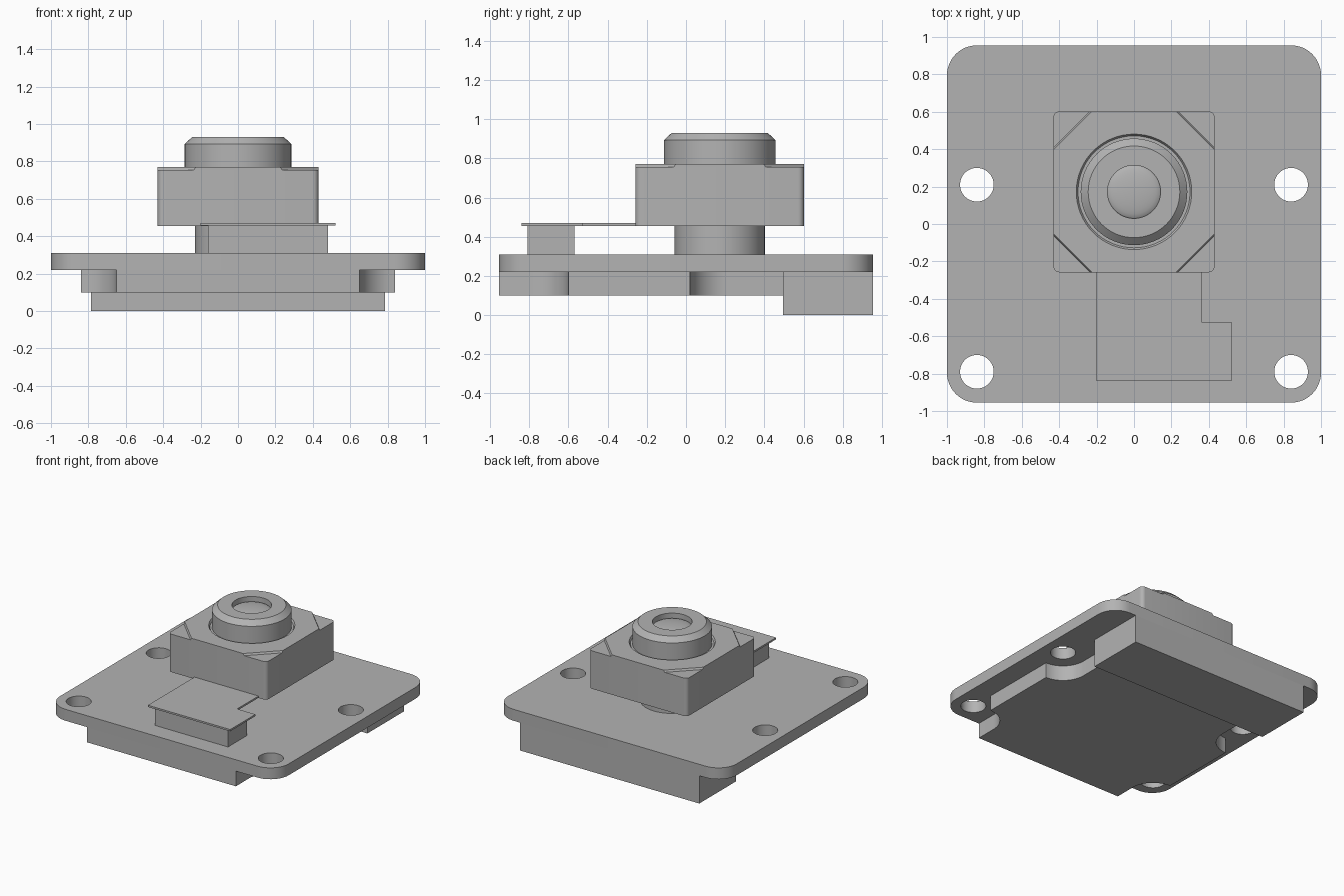
import bpy, bmesh
from math import sin, cos, pi, radians

cube = bpy.data.objects.get("Cube")
if cube:
    bpy.data.objects.remove(cube, do_unlink=True)

grey = bpy.data.materials.new("plain grey")
grey.use_nodes = True
grey.diffuse_color = (0.45, 0.45, 0.45, 1)
grey.node_tree.nodes["Principled BSDF"].inputs["Base Color"].default_value = (0.45, 0.45, 0.45, 1)


def finish(name, bm):
    """Turn a bmesh into a shaded object."""
    bmesh.ops.recalc_face_normals(bm, faces=bm.faces)
    mesh = bpy.data.meshes.new(name)
    bm.to_mesh(mesh)
    bm.free()
    obj = bpy.data.objects.new(name, mesh)
    bpy.context.collection.objects.link(obj)
    mesh.materials.append(grey)
    shade(obj)
    return obj


def shade(obj):
    bpy.ops.object.select_all(action="DESELECT")
    obj.select_set(True)
    bpy.context.view_layer.objects.active = obj
    bpy.ops.object.shade_smooth_by_angle(angle=radians(25))


def prism(name, outline, z0, z1, top=None):
    """Extrude an outline, optionally tapering to a second one."""
    bm = bmesh.new()
    low = [bm.verts.new((x, y, z0)) for x, y in outline]
    high = [bm.verts.new((x, y, z1)) for x, y in top or outline]
    bm.faces.new(low[::-1])
    bm.faces.new(high)
    for i in range(len(low)):
        j = (i + 1) % len(low)
        bm.faces.new((low[i], low[j], high[j], high[i]))
    return finish(name, bm)


def arc(cx, cy, r, a0, a1, steps=12):
    angles = [radians(a0 + (a1 - a0) * i / steps) for i in range(steps + 1)]
    return [(cx + r * cos(a), cy + r * sin(a)) for a in angles]


def rect(x0, x1, y0, y1):
    return [(x0, y0), (x1, y0), (x1, y1), (x0, y1)]


def rounded(x, y, r, cy=0, steps=12):
    """Rectangle of half sizes x, y with corner steps (1 step = chamfer)."""
    pts = []
    for k, (sx, sy) in enumerate([(1, 1), (-1, 1), (-1, -1), (1, -1)]):
        pts += arc(sx * (x - r), cy + sy * (y - r), r, 90 * k, 90 * k + 90, steps)
    return pts


def circle(cx, cy, r, n=64):
    return arc(cx, cy, r, 0, 360 * (n - 1) / n, n - 1)


def lathe(name, profile, cy, n=64):
    """Spin an (r, z) profile that starts and ends on the axis."""
    bm = bmesh.new()
    verts = [bm.verts.new((r, cy, z)) for r, z in profile]
    edges = [bm.edges.new(pair) for pair in zip(verts, verts[1:])]
    bmesh.ops.spin(bm, geom=verts + edges, cent=(0, cy, 0), axis=(0, 0, 1),
                   angle=2 * pi, steps=n, use_duplicate=False)
    bmesh.ops.remove_doubles(bm, verts=bm.verts, dist=0.0005)
    return finish(name, bm)


def cut(obj, cutter):
    mod = obj.modifiers.new("cut", "BOOLEAN")
    mod.operation, mod.solver, mod.object = "DIFFERENCE", "EXACT", cutter
    bpy.ops.object.select_all(action="DESELECT")
    bpy.context.view_layer.objects.active = obj
    obj.select_set(True)
    bpy.ops.object.modifier_apply(modifier=mod.name)
    bpy.data.objects.remove(cutter, do_unlink=True)
    shade(obj)


# Mounting plate with four screw holes
plate = prism("mounting_plate", rounded(1, 0.955, 0.16), 0.22, 0.31)
for hx in (-0.84, 0.84):
    for hy in (-0.79, 0.21):
        cut(plate, prism("hole_cutter", circle(hx, hy, 0.09, 48), 0.1, 0.4))

# Underside block, relieved around the screw holes
half = [(0.65, -0.955)] + arc(0.84, -0.79, 0.19, 180, 90)
half += arc(0.84, 0.21, 0.19, 270, 180) + [(0.65, 0.5)]
prism("underside_block", half + [(-x, y) for x, y in reversed(half)], 0.1, 0.22)

# Rear connector below the plate
prism("rear_connector", rect(-0.785, 0.785, 0.495, 0.955), 0, 0.22)

# Round pedestal under the camera, flat cable and its connector
CY = 0.172
prism("camera_pedestal", circle(0, CY, 0.23), 0.31, 0.456)
prism("cable_connector", rect(-0.16, 0.48, -0.81, -0.57), 0.31, 0.456)
prism("flat_cable", [(-0.2, -0.84), (0.52, -0.84), (0.52, -0.525), (0.36, -0.525),
                     (0.36, -0.2), (-0.2, -0.2)], 0.456, 0.47)

# Camera housing with lowered corners and a groove round the lens
prism("camera_housing", rounded(0.43, 0.43, 0.03, CY, 6), 0.455, 0.755)
cap = prism("housing_cap", rounded(0.43, 0.43, 0.195, CY, 1), 0.755, 0.77,
            rounded(0.43, 0.43, 0.205, CY, 1))
cut(cap, prism("groove_cutter", circle(0, CY, 0.293), 0.745, 0.78, circle(0, CY, 0.315)))

# Lens barrel with a bevelled rim, and the domed lens set into it
lathe("lens_barrel", [(0, 0.75), (0.285, 0.75), (0.285, 0.893), (0.245, 0.93),
                      (0.142, 0.93), (0.142, 0.88), (0, 0.88)], CY)
dome = [(0.142 * cos(a), 0.885 + 0.025 * sin(a)) for a in [pi / 2 * i / 8 for i in range(9)]]
lathe("lens", [(0, 0.875), (0.142, 0.875)] + dome[:-1] + [(0, 0.91)], CY)
